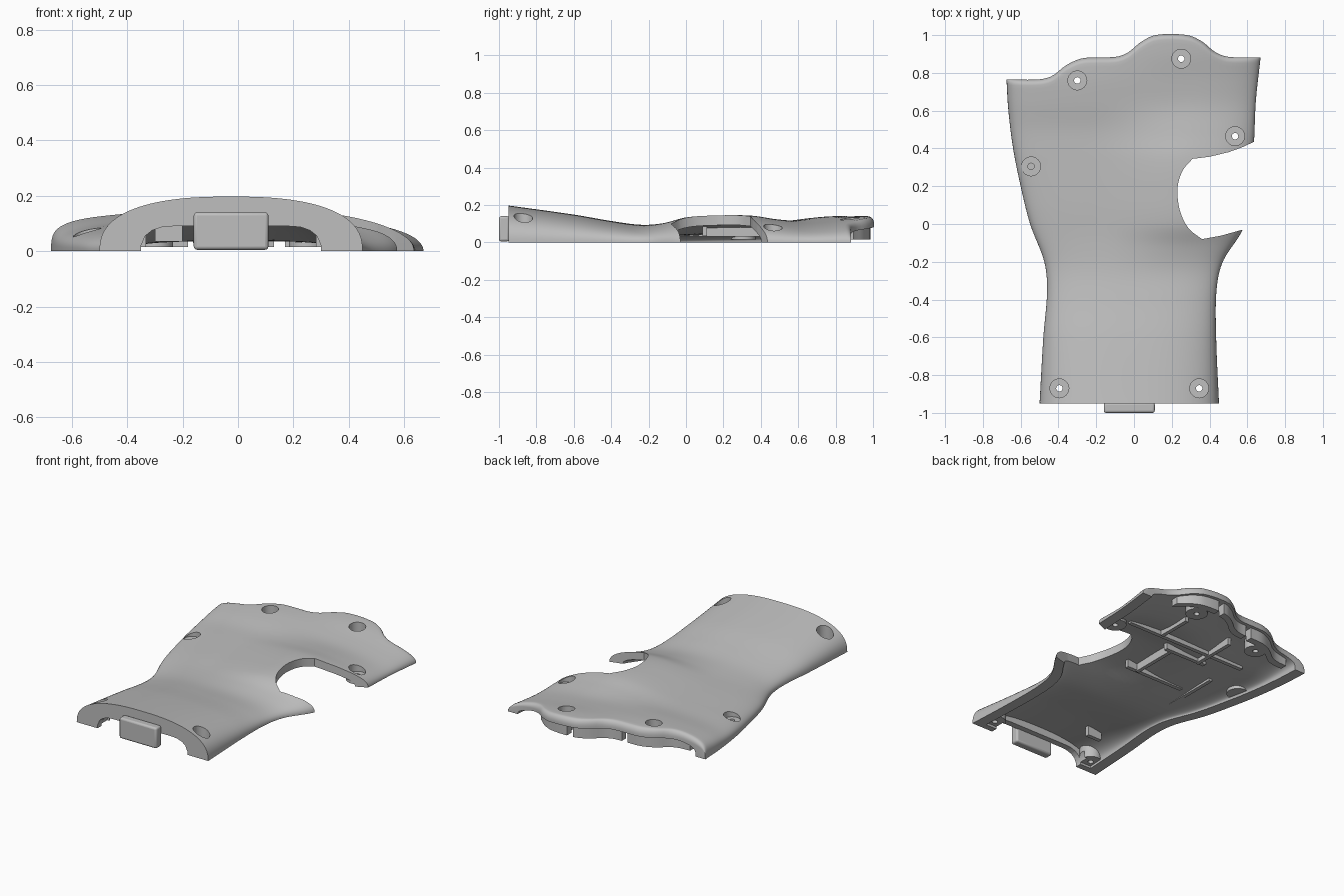
import bpy, bmesh, math

cube = bpy.data.objects.get("Cube")
if cube:
    bpy.data.objects.remove(cube, do_unlink=True)

grey = bpy.data.materials.new("plain grey")
grey.use_nodes = True
grey.diffuse_color = (0.52, 0.52, 0.52, 1)
grey.node_tree.nodes["Principled BSDF"].inputs["Base Color"].default_value = (0.52, 0.52, 0.52, 1)


def curve(keys):
    """Smooth function through (position, value) keys."""
    n = len(keys)
    slopes = []
    for i in range(n):
        a, b = keys[max(i - 1, 0)], keys[min(i + 1, n - 1)]
        slopes.append((b[1] - a[1]) / (b[0] - a[0]))

    def value(p):
        if p <= keys[0][0]:
            return keys[0][1]
        for i in range(n - 1):
            (a, va), (b, vb) = keys[i], keys[i + 1]
            if p <= b:
                w = b - a
                s = (p - a) / w
                s2, s3 = s * s, s * s * s
                return ((2 * s3 - 3 * s2 + 1) * va + (s3 - 2 * s2 + s) * w * slopes[i]
                        + (3 * s2 - 2 * s3) * vb + (s3 - s2) * w * slopes[i + 1])
        return keys[-1][1]
    return value


# Outline, crown height and side roundness of the shell
left_edge = curve([(-.95, -.5), (-.6, -.48), (-.35, -.46), (-.2, -.475), (0, -.55),
                   (.2, -.6), (.4, -.64), (.6, -.665), (.76, -.675)])
right_edge = curve([(-.95, .45), (-.6, .435), (-.35, .437), (-.2, .47), (-.03, .575),
                    (.12, .61), (.43, .635), (.65, .645), (.88, .67)])
back_edge = curve([(-.68, .765), (-.5, .766), (-.43, .785), (-.36, .84), (-.28, .876), (-.2, .882),
                   (-.09, .886), (-.03, .91), (.03, .96), (.11, 1), (.28, 1), (.36, .965),
                   (.42, .915), (.49, .886), (.67, .882)])
left_crown = curve([(-.95, .197), (-.6, .149), (-.4, .115), (-.25, .095), (-.1, .092), (.1, .1),
                    (.35, .106), (.5, .11), (.65, .129), (.78, .14), (1, .142)])
right_crown = curve([(-.95, .197), (-.6, .147), (-.4, .112), (-.25, .093), (-.12, .107), (0, .142),
                     (.18, .154), (.35, .152), (.48, .13), (.62, .112), (.75, .118), (.9, .136), (1, .142)])
left_round = curve([(-.95, 2.5), (-.3, 2.5), (.3, 3), (.6, 3.6), (.76, 4)])
right_round = curve([(-.95, 2.5), (-.2, 2.4), (.1, 2.3), (1, 2.3)])


def crown(y, u):
    """Crown height, easing from the palm side over to the thumb side."""
    s = min(1, max(0, (u + .4) / .9))
    s = s * s * (3 - 2 * s)
    return left_crown(y) * (1 - s) + right_crown(y) * s


def finish(bm, name):
    bmesh.ops.remove_doubles(bm, verts=bm.verts, dist=1e-5)
    bmesh.ops.recalc_face_normals(bm, faces=bm.faces)
    mesh = bpy.data.meshes.new(name)
    bm.to_mesh(mesh)
    bm.free()
    mesh.materials.append(grey)
    ob = bpy.data.objects.new(name, mesh)
    bpy.context.collection.objects.link(ob)
    return ob


def loft(name, cols, rows, start, inset, sink, floor, extend, rounding):
    """Domed solid following the outline, with an optional rounded back rim."""
    bm = bmesh.new()
    top, low = [], []
    steps = [(r / rows, 0) for r in range(rows + 1)]
    if rounding:
        steps += [(1, math.pi / 2 * k / 6) for k in range(1, 7)]
    for t, angle in steps:
        top.append([])
        low.append([])
        for c in range(cols + 1):
            u = -math.cos(math.pi * c / cols)
            f = (u + 1) / 2
            x0 = left_edge(.85) + (right_edge(.85) - left_edge(.85)) * f
            end = back_edge(x0) + extend - rounding
            y = start + t * (end - start) + rounding * math.sin(angle)
            xl, xr = left_edge(y) + inset, right_edge(y) - inset
            n = left_round(y) if u < 0 else right_round(y)
            dome = max(0, 1 - abs(u) ** n) ** (1 / n)
            z = (crown(y, u) - sink) * dome * (.7 + .3 * math.cos(angle))
            x = xl + (xr - xl) * f
            top[-1].append(bm.verts.new((x, y, z)))
            low[-1].append(bm.verts.new((x, y, floor)))
    last = len(steps) - 1
    for r in range(last):
        for c in range(cols):
            for g in (top, low):
                bm.faces.new((g[r][c], g[r][c + 1], g[r + 1][c + 1], g[r + 1][c]))
        for c in (0, cols):
            bm.faces.new((top[r][c], top[r + 1][c], low[r + 1][c], low[r][c]))
    for c in range(cols):
        for r in (0, last):
            bm.faces.new((top[r][c], top[r][c + 1], low[r][c + 1], low[r][c]))
    return finish(bm, name)


def prisms(name, parts, along_y=False):
    """One object of several straight prisms: (outline, from, to)."""
    bm = bmesh.new()
    for pts, a, b in parts:
        rings = [[bm.verts.new((p, h, q) if along_y else (p, q, h)) for p, q in pts] for h in (a, b)]
        bm.faces.new(rings[0])
        bm.faces.new(rings[1])
        for i in range(len(pts)):
            j = (i + 1) % len(pts)
            bm.faces.new((rings[0][i], rings[0][j], rings[1][j], rings[1][i]))
    return finish(bm, name)


def circle(x, y, r, n=32):
    return [(x + r * math.cos(math.tau * i / n), y + r * math.sin(math.tau * i / n)) for i in range(n)]


def box(x0, x1, y0, y1):
    return [(x0, y0), (x1, y0), (x1, y1), (x0, y1)]


def subtract(ob, cutter):
    mod = ob.modifiers.new("cut", "BOOLEAN")
    mod.operation = "DIFFERENCE"
    mod.solver = "EXACT"
    mod.object = cutter
    bpy.context.view_layer.objects.active = ob
    bpy.ops.object.modifier_apply(modifier=mod.name)
    bpy.data.objects.remove(cutter, do_unlink=True)


# Screw positions: x, y, seat height, pin hole start
screws = [(-.3, .76, .07, -.1), (.25, .875, .07, -.1), (.535, .465, .045, -.1),
          (-.545, .305, .045, .03), (-.395, -.87, .06, -.1), (.345, -.87, .06, -.1)]

shell = loft("grip_shell", 80, 90, -.95, 0, 0, 0, 0, .03)
hollow = loft("hollow", 48, 60, -.91, .07, .055, -.05, .1, 0)

# Bosses, ribs and back lip blocks are left standing in the hollow
subtract(hollow, prisms("bosses", [(circle(x, y, .066), .015, .5) for x, y, s, p in screws]))
long_ribs = [(-.34, -.2, .3), (.06, .1, .4), (-.15, .4, .7), (.22, .52, .75)]
subtract(hollow, prisms("long_ribs", [(box(x - .012, x + .012, a, b), .03, .5) for x, a, b in long_ribs]))
cross_ribs = [(.1, -.28, .14), (.41, -.2, .1), (.51, -.4, .46), (-.67, -.3, -.2)]
subtract(hollow, prisms("cross_ribs", [(box(a, b, y - .013, y + .013), .035, .5) for y, a, b in cross_ribs]))
blocks = []
for a, b in ((-.55, -.18), (-.14, .13), (.17, .42)):
    xs = [a + (b - a) * i / 14 for i in range(15)]
    outline = [(x, back_edge(x) - .02) for x in xs] + [(x, back_edge(x) - .065) for x in reversed(xs)]
    blocks.append((outline, .015, .5))
subtract(hollow, prisms("lip_blocks", blocks))
subtract(shell, hollow)

# Arched opening in the front wall
half = [(.325, -.05), (.325, .02), (.31, .055), (.285, .075), (.25, .087), (.21, .09)]
arch = [(x - .025, z) for x, z in half] + [(-x - .025, z) for x, z in reversed(half)]
subtract(shell, prisms("arch_cut", [(arch, -1.05, -.85)], along_y=True))

# Thumb notch in the side
arc_x = curve([(-.08, .36), (-.03, .295), (.05, .25), (.15, .23), (.22, .235), (.29, .262), (.345, .31)])
notch = [(.9, .06), (.575, -.03), (.46, -.062)]
notch += [(arc_x(y), y) for y in (-.08 + .425 * i / 28 for i in range(29))]
notch += [(.4, .356), (.5, .38), (.57, .405), (.635, .435), (.9, .55)]
subtract(shell, prisms("notch_cut", [(notch, -.2, .5)]))

# Countersunk screw seats and pin holes
subtract(shell, prisms("seat_cut", [(circle(x, y, .05), s, .5) for x, y, s, p in screws]))
subtract(shell, prisms("pin_cut", [(circle(x, y, .017, 20), p, .5) for x, y, s, p in screws]))

# Tab on the front wall
tab = prisms("front_tab", [(box(-.16, .11, -1, -.945), .005, .14)])
bevel = tab.modifiers.new("soft edges", "BEVEL")
bevel.width = .012
bevel.segments = 3

for ob in (shell, tab):
    bpy.ops.object.select_all(action="DESELECT")
    ob.select_set(True)
    bpy.context.view_layer.objects.active = ob
    bpy.ops.object.shade_smooth_by_angle(angle=math.radians(32))
